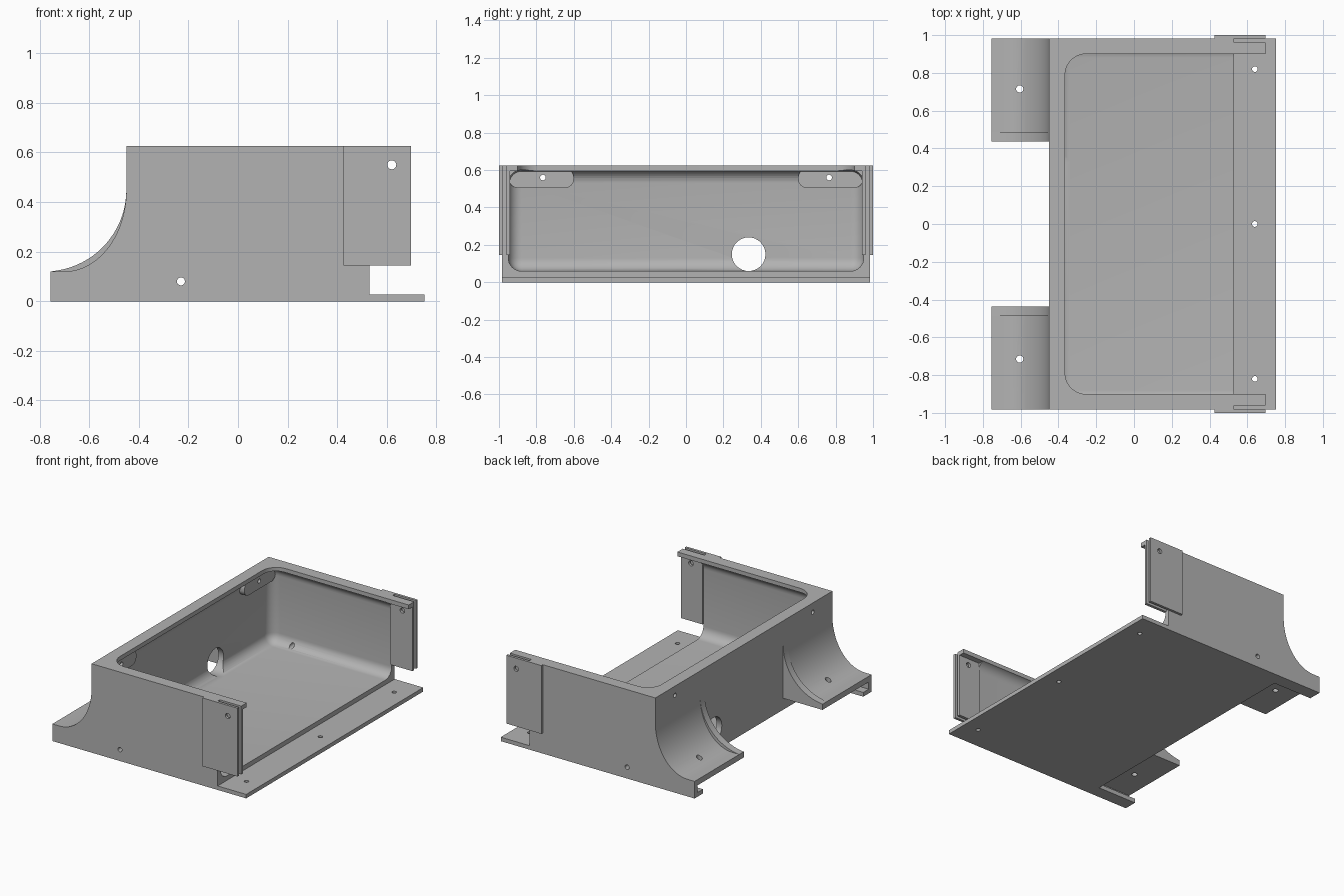
import bpy, bmesh, math
from mathutils import Matrix, Vector

if "Cube" in bpy.data.objects:
    bpy.data.objects.remove(bpy.data.objects["Cube"])

grey = bpy.data.materials.new("plain grey")
grey.diffuse_color = (0.45, 0.45, 0.45, 1)
grey.use_nodes = True
grey.node_tree.nodes["Principled BSDF"].inputs["Base Color"].default_value = grey.diffuse_color


def add(name, bm):
    bmesh.ops.recalc_face_normals(bm, faces=bm.faces)
    me = bpy.data.meshes.new(name)
    bm.to_mesh(me)
    bm.free()
    ob = bpy.data.objects.new(name, me)
    bpy.context.collection.objects.link(ob)
    return ob


def box(name, x, y, z, bevel=0.0):
    bm = bmesh.new()
    size = (x[1] - x[0], y[1] - y[0], z[1] - z[0])
    mid = Vector((sum(x) / 2, sum(y) / 2, sum(z) / 2))
    bmesh.ops.create_cube(bm, size=1, matrix=Matrix.Translation(mid) @ Matrix.Diagonal((*size, 1)))
    if bevel:
        bmesh.ops.bevel(bm, geom=bm.edges[:], offset=bevel, segments=8, profile=0.5, affect='EDGES')
    return add(name, bm)


def prism(name, points, depth):
    """Extrude a flat outline along the depth vector."""
    bm = bmesh.new()
    face = bm.faces.new([bm.verts.new(p) for p in points])
    out = bmesh.ops.extrude_face_region(bm, geom=[face])
    bmesh.ops.translate(bm, vec=depth, verts=[v for v in out['geom'] if isinstance(v, bmesh.types.BMVert)])
    return add(name, bm)


def rod(axis, centre, r, length):
    bm = bmesh.new()
    rot = {'x': Matrix.Rotation(math.pi / 2, 4, 'Y'), 'y': Matrix.Rotation(math.pi / 2, 4, 'X'),
           'z': Matrix.Identity(4)}[axis]
    bmesh.ops.create_cone(bm, cap_ends=True, segments=32, radius1=r, radius2=r, depth=length,
                          matrix=Matrix.Translation(centre) @ rot)
    return add("hole_cutter", bm)


def cut(ob, *cutters):
    for c in cutters:
        m = ob.modifiers.new("cut", 'BOOLEAN')
        m.operation, m.solver, m.object = 'DIFFERENCE', 'EXACT', c
        dg = bpy.context.evaluated_depsgraph_get()
        me = bpy.data.meshes.new_from_object(ob.evaluated_get(dg))
        ob.modifiers.clear()
        ob.data = me
        bpy.data.objects.remove(c)


def rounded(x0, x1, y0, y1, r, n=10):
    """Outline of a rounded rectangle."""
    pts = []
    for k, (cx, cy) in enumerate([(x1 - r, y1 - r), (x0 + r, y1 - r), (x0 + r, y0 + r), (x1 - r, y0 + r)]):
        for i in range(n + 1):
            a = math.pi / 2 * (k + i / n)
            pts.append((cx + r * math.cos(a), cy + r * math.sin(a)))
    return pts


def foot_profile(cx, rx, y, rz=0.33, n=20):
    """Side outline of a foot with a concave sweep up to the back wall."""
    pts = [(-0.44, y, 0.08), (-0.755, y, 0.08), (-0.755, y, 0.12)]
    for i in range(n + 1):
        a = math.pi / 2 * i / n
        x = cx + rx * math.sin(a)
        if x > -0.75:
            pts.append((x, y, 0.12 + rz * (1 - math.cos(a))))
    return pts + [(-0.44, y, 0.12 + rz)]


# Housing: open tray with a lip round the top
body = box("housing", (-0.45, 0.53), (-0.983, 0.983), (0, 0.625))
cavity = box("cavity_cutter", (-0.41, 1.0), (-0.95, 0.95), (0.06, 0.6), 0.07)
opening = prism("opening_cutter", [(x, y, 0.5) for x, y in rounded(-0.365, 1.0, -0.9, 0.9, 0.11)], (0, 0, 0.3))
cut(body, cavity, opening,
    rod('x', (-0.42, 0.335, 0.15), 0.09, 0.3),
    rod('y', (-0.23, 0, 0.08), 0.016, 3),
    *[rod('x', (-0.42, s * 0.765, 0.56), 0.015, 0.3) for s in (-1, 1)])

# Thin front ledge with three screw holes
ledge = box("front_ledge", (0.53, 0.752), (-0.983, 0.983), (0, 0.028))
cut(ledge, *[rod('z', (0.64, y, 0), 0.015, 0.3) for y in (-0.82, 0, 0.82)])

for s, side in ((-1, "left"), (1, "right")):
    def span(a, b):
        return tuple(sorted((s * a, s * b)))

    # Double side flaps with a slot between them
    outer = box(side + "_outer_flap", (0.425, 0.697), span(0.982, 1.0), (0.145, 0.625))
    inner = box(side + "_inner_flap", (0.529, 0.697), span(0.94, 0.96), (0.145, 0.625))
    for flap in (outer, inner):
        cut(flap, rod('y', (0.62, s * 0.97, 0.55), 0.018, 0.3))
    box(side + "_lip_end", (0.529, 0.697), span(0.9, 0.942), (0.595, 0.625))

    # Screw boss under the back lip
    boss = prism(side + "_screw_boss", [(-0.42, s * y, z) for y, z in rounded(0.6, 0.945, 0.505, 0.605, 0.045)],
                 (0.05, 0, 0))
    cut(boss, rod('x', (-0.4, s * 0.765, 0.56), 0.015, 0.3))

    # Foot: swept plate, raised inner rib, and hooked outer rail underneath
    foot = prism(side + "_foot", foot_profile(-0.70, 0.25, s * 0.485), (0, s * 0.498, 0))
    cut(foot, rod('z', (-0.605, s * 0.715, 0.1), 0.019, 0.5))
    prism(side + "_foot_rib", foot_profile(-0.78, 0.33, s * 0.437), (0, s * 0.05, 0))
    box(side + "_foot_rail", (-0.755, -0.45), span(0.95, 0.983), (0, 0.082))
    box(side + "_foot_hook", (-0.755, -0.45), span(0.89, 0.951), (0, 0.03))

# Shared finish: one colour, smooth curves with sharp edges
for ob in bpy.context.scene.objects:
    ob.data.materials.clear()
    ob.data.materials.append(grey)
    for p in ob.data.polygons:
        p.material_index = 0
    ob.select_set(True)
    bpy.context.view_layer.objects.active = ob
bpy.ops.object.shade_smooth_by_angle(angle=math.radians(30))
